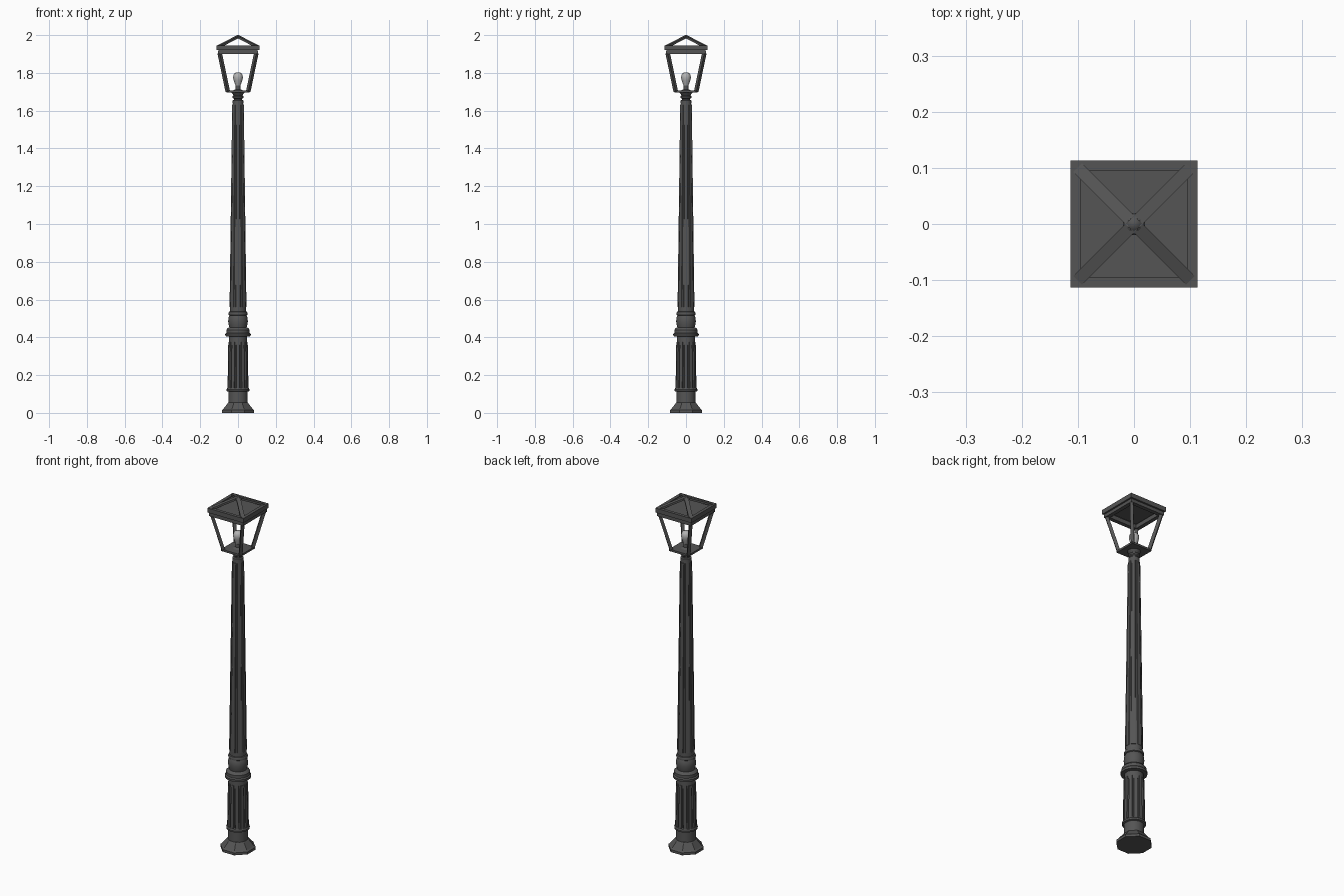
import bpy, bmesh, math
from mathutils import Vector

if "Cube" in bpy.data.objects:
    bpy.data.objects.remove(bpy.data.objects["Cube"])

iron = bpy.data.materials.new("dark_iron")
iron.diffuse_color = (0.09, 0.09, 0.09, 1)
iron.use_nodes = True
iron.node_tree.nodes["Principled BSDF"].inputs["Base Color"].default_value = iron.diffuse_color
glass = bpy.data.materials.new("bulb_glass")
glass.diffuse_color = (0.45, 0.45, 0.45, 1)
glass.use_nodes = True
glass.node_tree.nodes["Principled BSDF"].inputs["Base Color"].default_value = glass.diffuse_color


def finish(name, bm, mat=iron, smooth=None):
    bmesh.ops.recalc_face_normals(bm, faces=bm.faces)
    me = bpy.data.meshes.new(name)
    bm.to_mesh(me)
    bm.free()
    ob = bpy.data.objects.new(name, me)
    bpy.context.collection.objects.link(ob)
    me.materials.append(mat)
    if smooth:
        bpy.ops.object.select_all(action='DESELECT')
        ob.select_set(True)
        bpy.context.view_layer.objects.active = ob
        bpy.ops.object.shade_smooth_by_angle(angle=math.radians(smooth))
    return ob


def loft(name, profile, section, mat=iron, smooth=None):
    """Stack a unit cross-section along (radius, z) points and cap the ends."""
    bm = bmesh.new()
    rings = [[bm.verts.new((r * x, r * y, z)) for x, y in section] for r, z in profile]
    n = len(section)
    for a, b in zip(rings, rings[1:]):
        for i in range(n):
            j = (i + 1) % n
            bm.faces.new((a[i], a[j], b[j], b[i]))
    bm.faces.new(rings[0][::-1])
    bm.faces.new(rings[-1])
    return finish(name, bm, mat, smooth)


def polygon(n, turn=0.0):
    return [(math.cos(turn + i * math.tau / n), math.sin(turn + i * math.tau / n)) for i in range(n)]


def fluted(n, depth):
    pts = []
    for i in range(n):
        for f, r in ((-0.3, 1), (0.3, 1), (0.4, 1 - depth), (0.6, 1 - depth)):
            a = (i + f) * math.tau / n
            pts.append((r * math.cos(a), r * math.sin(a)))
    return pts


def bar(name, p, q, width, depth):
    """Rectangular bar from p to q, facing the diagonal it lies on."""
    p, q = Vector(p), Vector(q)
    d = (q - p).normalized()
    side = d.cross(Vector((0, 0, 1))).normalized()
    up = side.cross(d)
    bm = bmesh.new()
    ends = [[bm.verts.new(c + side * sx * width / 2 + up * sy * depth / 2)
             for sx, sy in ((-1, -1), (1, -1), (1, 1), (-1, 1))] for c in (p, q)]
    for i in range(4):
        j = (i + 1) % 4
        bm.faces.new((ends[0][i], ends[0][j], ends[1][j], ends[1][i]))
    bm.faces.new(ends[0][::-1])
    bm.faces.new(ends[1])
    return finish(name, bm)


def square_frame(name, outer, inner, z0, z1):
    bm = bmesh.new()
    s = ((-1, -1), (1, -1), (1, 1), (-1, 1))
    loops = [[bm.verts.new((x * h, y * h, z)) for x, y in s]
             for h, z in ((outer, z0), (outer, z1), (inner, z1), (inner, z0))]
    for k in range(4):
        a, b = loops[k], loops[(k + 1) % 4]
        for i in range(4):
            j = (i + 1) % 4
            bm.faces.new((a[i], a[j], b[j], b[i]))
    return finish(name, bm)


ROUND = polygon(24)
SQUARE = [(-1, -1), (1, -1), (1, 1), (-1, 1)]

# Octagonal foot
loft("foot", [(0.093, 0), (0.093, 0.014), (0.085, 0.02), (0.058, 0.052), (0.054, 0.056)],
     polygon(8, math.pi / 8))

# Pedestal: plain drum, ring, fluted column
loft("pedestal_drum", [(0.051, 0.05), (0.051, 0.112), (0.06, 0.115), (0.061, 0.124),
                       (0.057, 0.131), (0.05, 0.134)], ROUND, smooth=35)
loft("fluted_pedestal", [(0.056, 0.13), (0.052, 0.375)], fluted(12, 0.13))
loft("pedestal_top", [(0.049, 0.36), (0.048, 0.405)], ROUND, smooth=35)

# Collar with stacked rings and bulge
loft("collar", [(0.048, 0.404), (0.067, 0.406), (0.068, 0.418), (0.062, 0.424), (0.062, 0.44),
                (0.055, 0.448), (0.046, 0.453), (0.049, 0.465), (0.052, 0.485), (0.05, 0.505),
                (0.045, 0.516), (0.05, 0.519), (0.051, 0.528), (0.048, 0.535), (0.042, 0.537)],
     ROUND, smooth=35)

# Tapered fluted shaft with a plain band at either end
loft("shaft_core", [(0.043, 0.53), (0.043, 0.58), (0.028, 1.635), (0.027, 1.65)],
     ROUND, smooth=35)
loft("fluted_shaft", [(0.046, 0.56), (0.0315, 1.63)], fluted(8, 0.09))

# Neck and cup under the lantern
loft("neck", [(0.028, 1.64), (0.028, 1.654), (0.022, 1.658), (0.022, 1.663), (0.028, 1.668),
              (0.029, 1.676), (0.023, 1.681), (0.034, 1.695), (0.034, 1.7)], ROUND, smooth=35)

# Lantern floor, upper frames and ceiling plate
loft("lantern_floor", [(0.062, 1.695), (0.062, 1.706)], SQUARE)
square_frame("lower_rim", 0.107, 0.085, 1.899, 1.917)
square_frame("middle_rim", 0.103, 0.087, 1.912, 1.924)
square_frame("upper_rim", 0.113, 0.095, 1.92, 1.945)
loft("ceiling_plate", [(0.104, 1.932), (0.104, 1.94)], SQUARE)

# Corner posts and roof ribs
for sx, sy in SQUARE:
    bar("corner_post", (sx * 0.054, sy * 0.054, 1.70), (sx * 0.097, sy * 0.097, 1.905), 0.017, 0.017)
    bar("roof_rib", (sx * 0.099, sy * 0.099, 1.941), (0, 0, 1.992), 0.022, 0.011)

# Roof cap
loft("roof_cap", [(0.02, 1.982), (0.02, 1.988), (0.01, 1.997), (0.004, 2.0)], polygon(12), smooth=35)

# Socket and bulb
loft("bulb_socket", [(0.034, 1.7), (0.022, 1.709), (0.013, 1.713), (0.013, 1.732)], polygon(16), smooth=35)
loft("bulb", [(0.012, 1.73), (0.016, 1.742), (0.023, 1.76), (0.026, 1.775), (0.024, 1.79),
              (0.017, 1.799), (0.006, 1.803)], polygon(16), glass, smooth=50)
